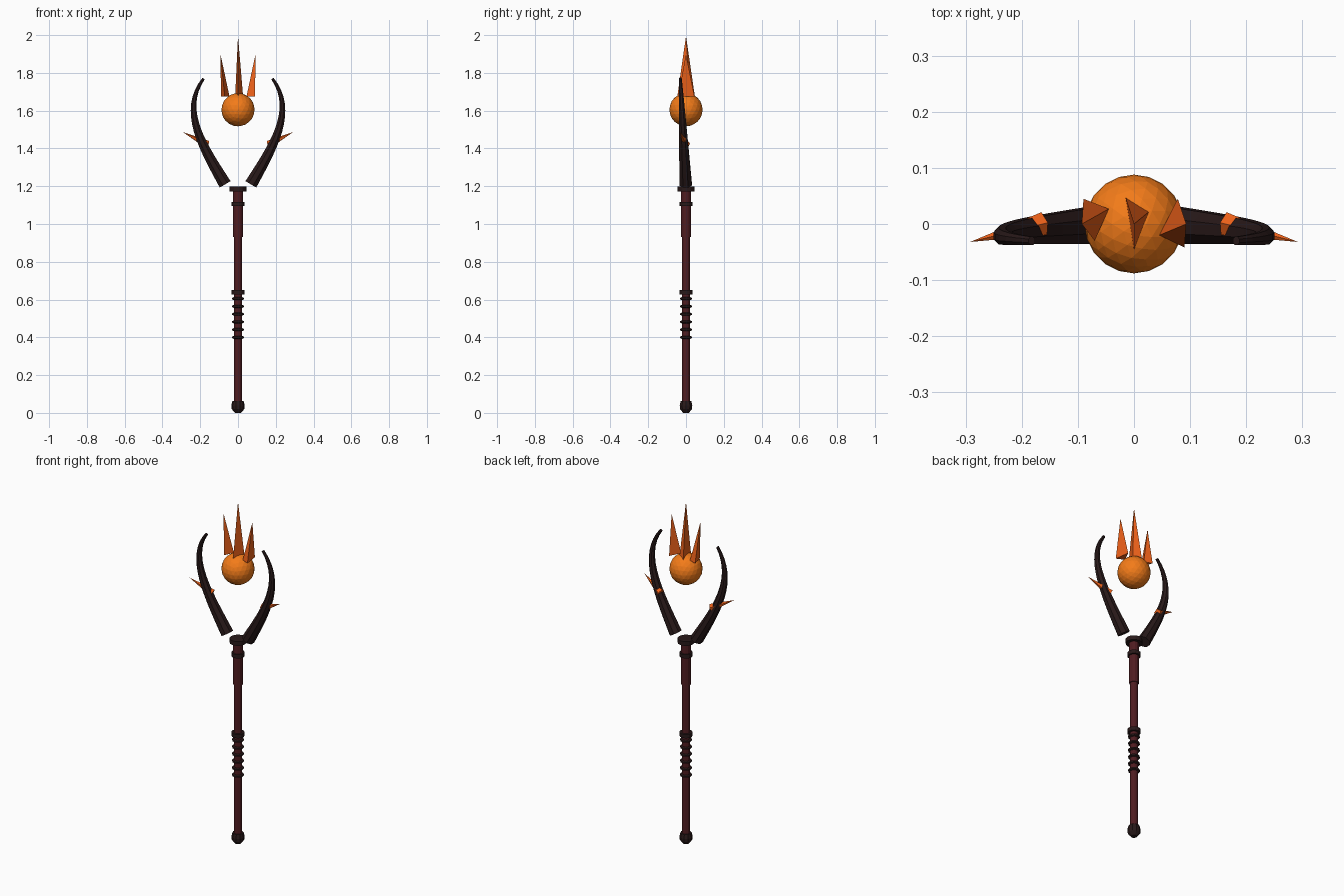
import bpy, bmesh, math
from mathutils import Vector, Matrix

if "Cube" in bpy.data.objects:
    bpy.data.objects.remove(bpy.data.objects["Cube"])


def material(name, rgb):
    m = bpy.data.materials.new(name)
    m.diffuse_color = (*rgb, 1)
    m.use_nodes = True
    m.node_tree.nodes["Principled BSDF"].inputs["Base Color"].default_value = m.diffuse_color
    return m


WOOD = material("dark_red", (0.08, 0.012, 0.015))
BLACK = material("blackened", (0.022, 0.01, 0.01))
ORB = material("orange", (0.9, 0.2, 0.01))
FLAME = material("deep_orange", (0.85, 0.12, 0.01))


def finish(name, bm, mat):
    bmesh.ops.recalc_face_normals(bm, faces=bm.faces)
    mesh = bpy.data.meshes.new(name)
    bm.to_mesh(mesh)
    bm.free()
    mesh.materials.append(mat)
    ob = bpy.data.objects.new(name, mesh)
    bpy.context.collection.objects.link(ob)
    return ob


def skin(name, rings, mat):
    """Closed tube through a list of rings of points."""
    bm = bmesh.new()
    loops = [[bm.verts.new(p) for p in ring] for ring in rings]
    n = len(loops[0])
    for a, b in zip(loops, loops[1:]):
        for i in range(n):
            j = (i + 1) % n
            bm.faces.new((a[i], a[j], b[j], b[i]))
    bm.faces.new(loops[0])
    bm.faces.new(loops[-1])
    return finish(name, bm, mat)


def turned(name, profile, mat, sides=12):
    """Lathe an (r, z) profile about the z axis."""
    angles = [math.tau * i / sides for i in range(sides)]
    return skin(name, [[(r * math.cos(a), r * math.sin(a), z) for a in angles]
                       for r, z in profile], mat)


def band(name, r, z0, z1, mat, sides=12):
    return turned(name, [(r, z0), (r, z1)], mat, sides)


# Shaft and thicker neck
band("shaft", 0.022, 0.04, 1.19, WOOD)
band("neck_sleeve", 0.026, 0.93, 1.19, WOOD)

# Pommel
turned("pommel", [(0.016, 0), (0.033, 0.02), (0.035, 0.04), (0.03, 0.062)], BLACK, 10)

# Collars and grip rings
band("grip_collar", 0.035, 0.628, 0.65, BLACK)
band("neck_collar", 0.035, 1.095, 1.117, BLACK)
band("head_collar", 0.045, 1.173, 1.198, BLACK)
for i in range(6):
    z = 0.40 + 0.041 * i
    turned("grip_ring", [(0.022, z - 0.008), (0.031, z - 0.004),
                         (0.031, z + 0.004), (0.022, z + 0.008)], BLACK)

# Curved horns, each with a thorn
P = [Vector(p) for p in ((0.068, 0, 1.21), (0.18, 0, 1.40), (0.31, 0, 1.60), (0.182, 0, 1.77))]
for side, s in (("left", -1), ("right", 1)):
    rings = []
    for k in range(17):
        t = k / 16
        u = 1 - t
        c = u**3 * P[0] + 3 * u*u*t * P[1] + 3 * u*t*t * P[2] + t**3 * P[3]
        d = (u*u * (P[1] - P[0]) + 2*u*t * (P[2] - P[1]) + t*t * (P[3] - P[2])).normalized()
        r = 0.036 - 0.028 * t
        c.y = r - 0.038
        across = Vector((d.z, 0, -d.x))
        ring = []
        for i in range(8):
            a = math.tau * (i + 0.5) / 8
            p = c + r * (math.cos(a) * across + math.sin(a) * Vector((0, 1, 0)))
            ring.append((s * p.x, p.y, p.z))
        rings.append(ring)
    skin(side + "_horn", rings, BLACK)

    base, tip = Vector((s * 0.163, 0, 1.42)), Vector((s * 0.292, -0.032, 1.487))
    axis = tip - base
    bm = bmesh.new()
    bmesh.ops.create_cone(bm, cap_ends=True, segments=5, radius1=0.022, radius2=0,
                          depth=axis.length,
                          matrix=Matrix.Translation((base + tip) / 2)
                          @ axis.to_track_quat('Z', 'Y').to_matrix().to_4x4())
    finish(side + "_thorn", bm, FLAME)

# Floating orb
bm = bmesh.new()
bmesh.ops.create_icosphere(bm, subdivisions=3, radius=0.088,
                           matrix=Matrix.Translation((0, 0, 1.605)))
finish("orb", bm, ORB)

# Three-sided flame shards above the orb
shards = {
    "left_flame": ([(-0.09, 0.045), (-0.045, 0.027), (-0.07, -0.03)], (-0.093, 0, 1.9)),
    "middle_flame": ([(-0.015, 0.047), (0.027, 0.022), (0, -0.046)], (0, 0, 1.995)),
    "right_flame": ([(0.078, 0.045), (0.045, -0.02), (0.09, -0.042)], (0.093, 0, 1.9)),
}
for name, (foot, apex) in shards.items():
    bm = bmesh.new()
    low = [bm.verts.new((x, y, 1.675)) for x, y in foot]
    top = bm.verts.new(apex)
    bm.faces.new(low)
    for i in range(3):
        bm.faces.new((low[i], low[(i + 1) % 3], top))
    finish(name, bm, FLAME)
